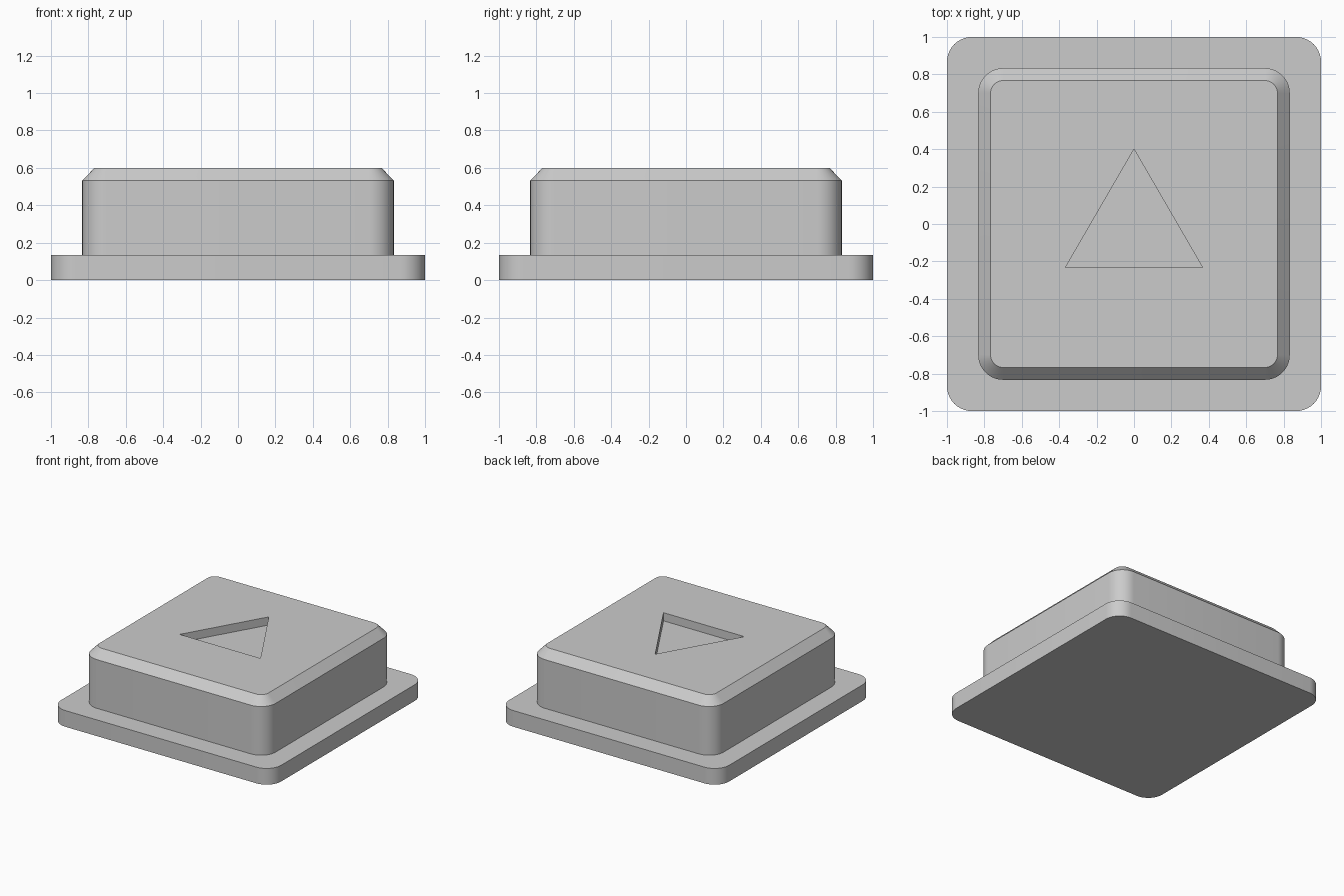
import bpy
import bmesh
import math

if "Cube" in bpy.data.objects:
    bpy.data.objects.remove(bpy.data.objects["Cube"], do_unlink=True)

GREY = (0.6, 0.6, 0.6, 1.0)
grey = bpy.data.materials.new("light_grey")
grey.use_nodes = True
grey.diffuse_color = GREY
grey.node_tree.nodes["Principled BSDF"].inputs["Base Color"].default_value = GREY


def rounded_square(bm, half, radius, z, steps=10):
    """Ring of vertices around a square with rounded corners."""
    ring = []
    for quarter in range(4):
        mid = math.pi / 4 + quarter * math.pi / 2
        cx = math.copysign(half - radius, math.cos(mid))
        cy = math.copysign(half - radius, math.sin(mid))
        for i in range(steps + 1):
            a = (quarter + i / steps) * math.pi / 2
            ring.append(bm.verts.new((cx + radius * math.cos(a), cy + radius * math.sin(a), z)))
    return ring


def bridge(bm, lower, upper):
    """Join two rings with quads."""
    n = len(lower)
    for i in range(n):
        j = (i + 1) % n
        bm.faces.new((lower[i], lower[j], upper[j], upper[i]))


def ring_edges(bm, ring):
    return [bm.edges.get((ring[i - 1], ring[i])) for i in range(len(ring))]


def finish(bm, name):
    bmesh.ops.recalc_face_normals(bm, faces=bm.faces)
    mesh = bpy.data.meshes.new(name)
    bm.to_mesh(mesh)
    bm.free()
    mesh.materials.append(grey)
    obj = bpy.data.objects.new(name, mesh)
    bpy.context.collection.objects.link(obj)
    bpy.ops.object.select_all(action='DESELECT')
    obj.select_set(True)
    bpy.context.view_layer.objects.active = obj
    bpy.ops.object.shade_smooth_by_angle(angle=math.radians(30))


FLANGE_TOP, TOP, DEPTH = 0.133, 0.6, 0.067

# Flange: closed underneath, its top is a rim that meets the cap
bm = bmesh.new()
bottom = rounded_square(bm, 1.0, 0.133, 0.0)
edge = rounded_square(bm, 1.0, 0.133, FLANGE_TOP)
rim = rounded_square(bm, 0.833, 0.133, FLANGE_TOP)
bm.faces.new(bottom[::-1])
bridge(bm, bottom, edge)
bridge(bm, edge, rim)
finish(bm, "base_flange")

# Cap: straight walls and a chamfered top edge
bm = bmesh.new()
foot = rounded_square(bm, 0.833, 0.133, FLANGE_TOP)
shoulder = rounded_square(bm, 0.833, 0.133, TOP - 0.067)
crown = rounded_square(bm, 0.767, 0.067, TOP)
bridge(bm, foot, shoulder)
bridge(bm, shoulder, crown)

# Triangular recess sunk into the cap's top
triangle = [(0.0, 0.4), (-0.367, -0.233), (0.367, -0.233)]
mouth = [bm.verts.new((x, y, TOP)) for x, y in triangle]
floor = [bm.verts.new((x, y, TOP - DEPTH)) for x, y in triangle]
bridge(bm, floor, mouth)
bm.faces.new(floor)
bmesh.ops.triangle_fill(bm, use_beauty=True, normal=(0, 0, 1),
                        edges=ring_edges(bm, crown) + ring_edges(bm, mouth))
finish(bm, "button_cap")
